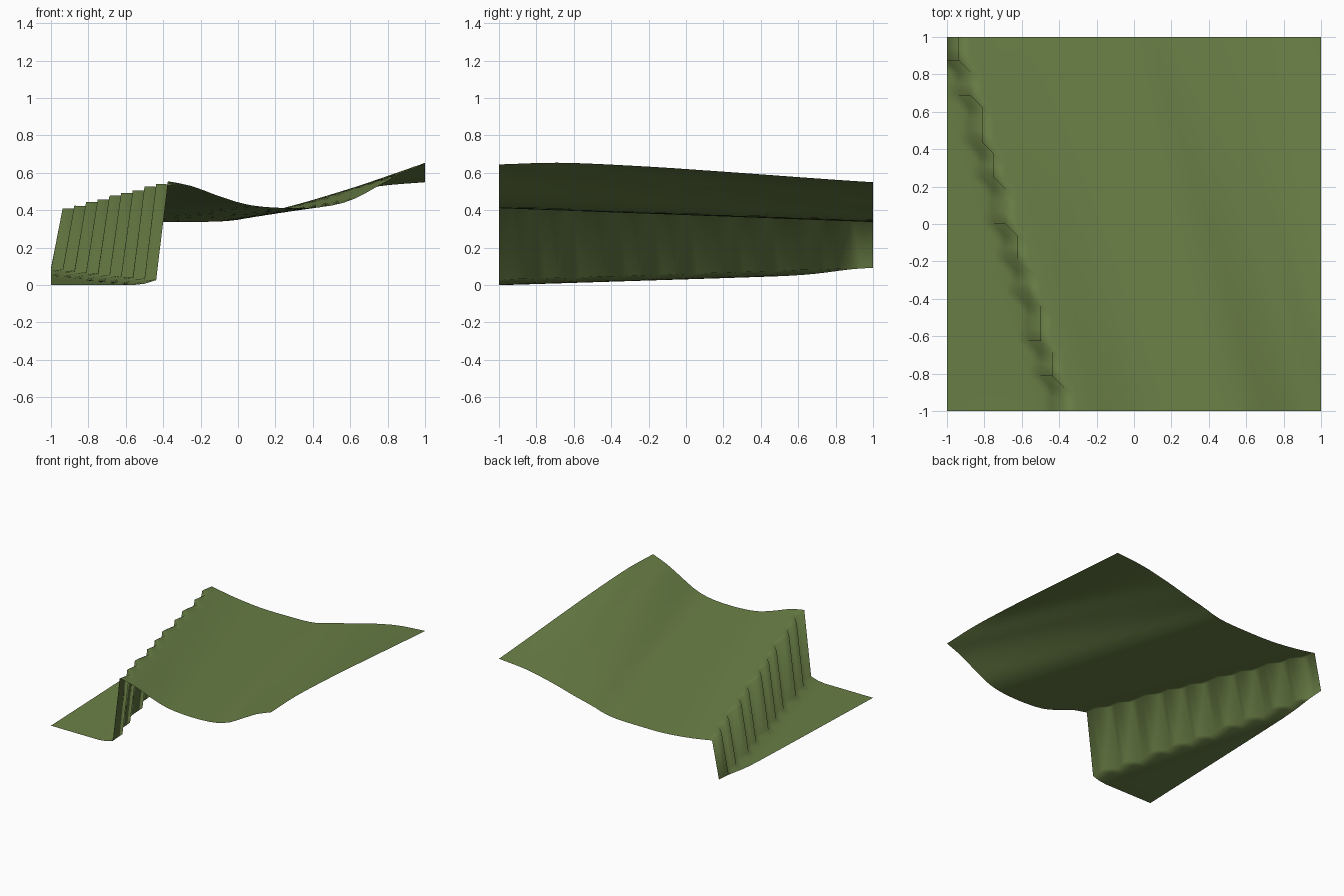
import bpy, bmesh

if "Cube" in bpy.data.objects:
    bpy.data.objects.remove(bpy.data.objects["Cube"])

N = 32            # grid cells per side
SKEW = 0.296      # ridge lines lean to the left towards the back
CLIFF = -0.689    # skewed position of the cliff

# Height profiles across the skewed axis u = x + SKEW * y
FRONT = [(-0.671, .555), (-0.546, .53), (-0.396, .475), (-0.246, .43), (-0.096, .414),
         (0.054, .412), (0.204, .425), (0.324, .46), (0.454, .53), (0.584, .60),
         (0.704, .645), (0.80, .688), (0.90, .71), (1.0, .72), (1.3, .72)]
BACK = [(-0.66, .40), (-0.45, .365), (-0.2, .34), (0.1, .338), (0.246, .343),
        (0.342, .358), (0.45, .39), (0.6, .425), (0.8, .478), (1.046, .528), (1.296, .55)]
LOW = [(-1.3, 0.0), (-0.86, 0.0), (-0.8, .006), (-0.735, .026), (-0.69, .03)]


def smooth_profile(pts, u):
    """Smooth (Hermite) curve through the profile points."""
    u = min(max(u, pts[0][0]), pts[-1][0])
    i = 0
    while i < len(pts) - 2 and u > pts[i + 1][0]:
        i += 1

    def slope(k):
        a, b = pts[max(k - 1, 0)], pts[min(k + 1, len(pts) - 1)]
        return (b[1] - a[1]) / (b[0] - a[0])

    (x0, z0), (x1, z1) = pts[i], pts[i + 1]
    h = x1 - x0
    t = (u - x0) / h
    return ((2 * t**3 - 3 * t**2 + 1) * z0 + (t**3 - 2 * t**2 + t) * h * slope(i)
            + (3 * t**2 - 2 * t**3) * z1 + (t**3 - t**2) * h * slope(i + 1))


def height(x, y):
    u = x + SKEW * y
    w = (y + 1) / 2
    if u > CLIFF:      # upper rolling ground
        return (1 - w) * smooth_profile(FRONT, u) + w * smooth_profile(BACK, u)
    return max(0.0, smooth_profile(LOW, u) + 0.063 * w)   # lower ground


# Terrain sheet: the stepped cliff comes from the grid crossing the skewed line
bm = bmesh.new()
rows = []
for j in range(N + 1):
    y = -1 + 2 * j / N
    rows.append([bm.verts.new((-1 + 2 * i / N, y, height(-1 + 2 * i / N, y)))
                 for i in range(N + 1)])
for j in range(N):
    for i in range(N):
        a, b = rows[j][i], rows[j][i + 1]
        c, d = rows[j + 1][i + 1], rows[j + 1][i]
        bm.faces.new((a, b, d))
        bm.faces.new((b, c, d))
for f in bm.faces:
    f.smooth = True

mesh = bpy.data.meshes.new("terrain")
bm.to_mesh(mesh)
bm.free()
terrain = bpy.data.objects.new("terrain", mesh)
bpy.context.collection.objects.link(terrain)

# Grass colour
grass = bpy.data.materials.new("grass_green")
grass.diffuse_color = (0.145, 0.215, 0.062, 1)
grass.use_nodes = True
grass.node_tree.nodes["Principled BSDF"].inputs["Base Color"].default_value = grass.diffuse_color
mesh.materials.append(grass)
